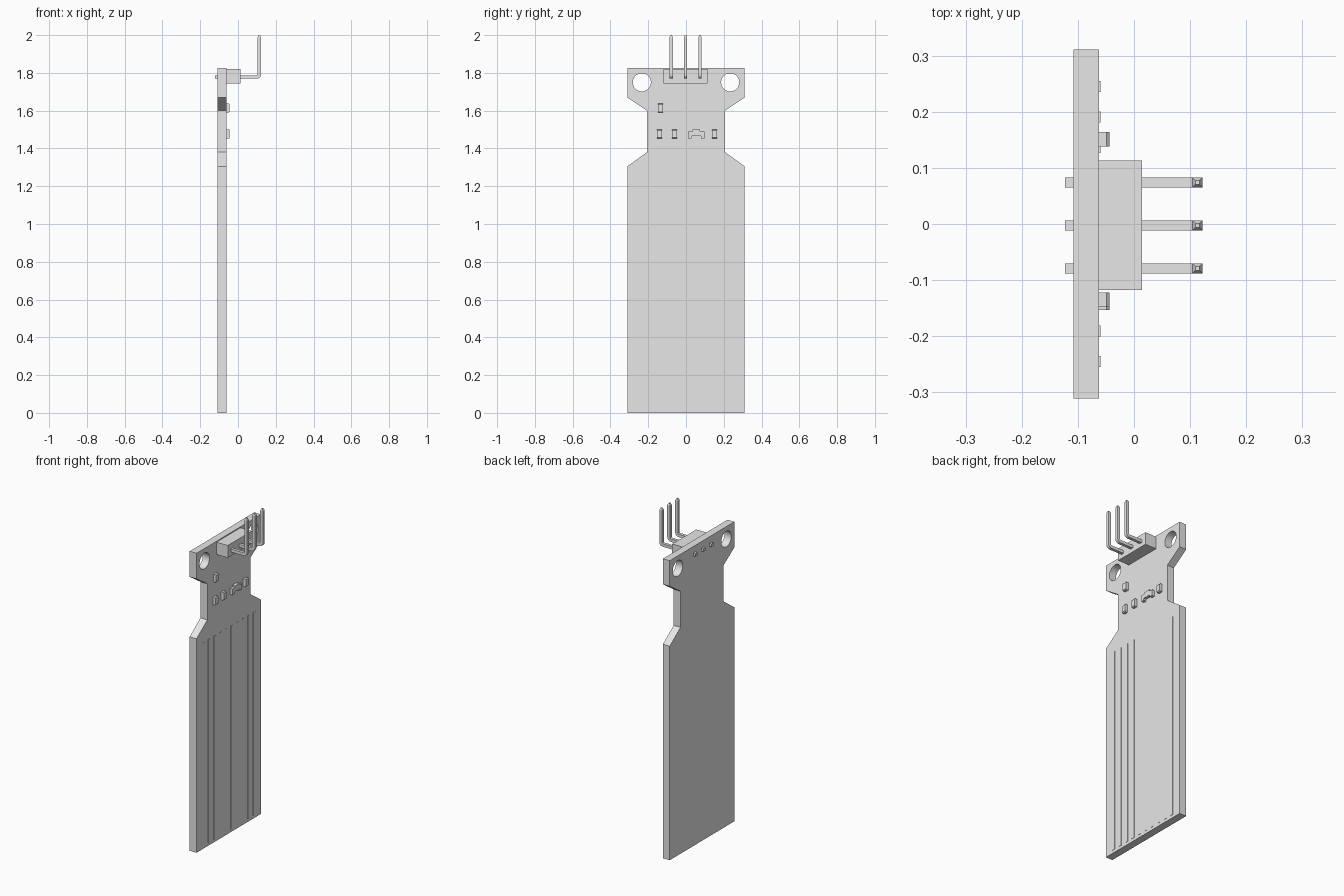
import bpy, bmesh, math
from mathutils import Vector

cube = bpy.data.objects.get("Cube")
if cube:
    bpy.data.objects.remove(cube, do_unlink=True)

grey = bpy.data.materials.new("light_grey")
grey.use_nodes = True
grey.diffuse_color = (0.8, 0.8, 0.8, 1)
grey.node_tree.nodes["Principled BSDF"].inputs["Base Color"].default_value = (0.8, 0.8, 0.8, 1)

BACK, FACE = -0.108, -0.062   # the two sides of the board


def finish(name, bm):
    bmesh.ops.remove_doubles(bm, verts=bm.verts, dist=0.00005)
    bmesh.ops.recalc_face_normals(bm, faces=bm.faces)
    mesh = bpy.data.meshes.new(name)
    bm.to_mesh(mesh)
    bm.free()
    mesh.materials.append(grey)
    obj = bpy.data.objects.new(name, mesh)
    bpy.context.collection.objects.link(obj)
    return obj


def box(name, x, y, z, chamfer=0):
    """Box from (min, max) ranges; chamfer cuts its outer top and bottom edges."""
    bm = bmesh.new()
    bmesh.ops.create_cube(bm, size=1)
    for v in bm.verts:
        v.co = Vector([r[0] if c < 0 else r[1] for c, r in zip(v.co, (x, y, z))])
    if chamfer:
        edges = [e for e in bm.edges
                 if all(abs(v.co.x - x[1]) < 1e-5 for v in e.verts)
                 and abs(e.verts[0].co.z - e.verts[1].co.z) < 1e-5]
        bmesh.ops.bevel(bm, geom=edges, offset=chamfer, segments=1, affect='EDGES')
    return finish(name, bm)


def plate(name, loops, x0, x1):
    """Flat outline in (y, z), with further loops as holes, extruded along x."""
    curve = bpy.data.curves.new(name, 'CURVE')
    curve.dimensions = '2D'
    curve.fill_mode = 'BOTH'
    curve.extrude = (x1 - x0) / 2
    for loop in loops:
        spline = curve.splines.new('POLY')
        spline.points.add(len(loop) - 1)
        for p, (y, z) in zip(spline.points, loop):
            p.co = (y, z, 0, 1)
        spline.use_cyclic_u = True
    temp = bpy.data.objects.new(name + "_outline", curve)
    bpy.context.collection.objects.link(temp)
    graph = bpy.context.evaluated_depsgraph_get()
    mesh = bpy.data.meshes.new_from_object(temp.evaluated_get(graph))
    bm = bmesh.new()
    bm.from_mesh(mesh)
    bpy.data.objects.remove(temp, do_unlink=True)
    bpy.data.meshes.remove(mesh)
    for v in bm.verts:
        v.co = Vector((v.co.z + (x0 + x1) / 2, v.co.x, v.co.y))
    for f in bm.faces:
        f.smooth = False
    return finish(name, bm)


def mirrored(half, centre=0):
    return half + [(2 * centre - y, z) for y, z in reversed(half)]


def circle(y, z, r, n=32):
    return [(y + r * math.cos(math.tau * i / n), z + r * math.sin(math.tau * i / n))
            for i in range(n)]


def pin(name, y):
    """Square pin swept through the board, round a bend and up to a tapered tip."""
    h, level, upright, bend = 0.009, 1.778, 0.113, 0.014
    path = [(-0.123, level, 0, h)]
    for i in range(5):
        a = math.radians(90 * i / 4)
        path.append((upright - bend + bend * math.sin(a),
                     level + bend - bend * math.cos(a), a, h))
    path += [(upright, 1.988, math.pi / 2, h), (upright, 2.0, math.pi / 2, h * 0.4)]
    bm = bmesh.new()
    rings = []
    for x, z, a, s in path:
        nx, nz = -math.sin(a) * s, math.cos(a) * s
        rings.append([bm.verts.new((x + k * nx, y + j * s, z + k * nz))
                      for j, k in ((-1, -1), (1, -1), (1, 1), (-1, 1))])
    for a, b in zip(rings, rings[1:]):
        for i in range(4):
            j = (i + 1) % 4
            bm.faces.new((a[i], a[j], b[j], b[i]))
    bm.faces.new(rings[0])
    bm.faces.new(rings[-1])
    return finish(name, bm)


# Waisted circuit board with two mounting holes
outline = mirrored([(0.311, 0), (0.311, 1.305), (0.207, 1.38),
                    (0.207, 1.6), (0.311, 1.67), (0.311, 1.826)])
holes = [circle(s * 0.234, 1.75, 0.048) for s in (-1, 1)]
plate("circuit_board", [outline] + holes, BACK, FACE)

# Ten raised sensing tracks
for i in range(10):
    y = (i - 4.5) * 0.0545
    box(f"sensing_track_{i + 1}", (FACE, FACE + 0.002),
        (y - 0.01, y + 0.01), (0.018, 1.257))

# Pin header
box("header_block", (FACE, 0.014), (-0.118, 0.113), (1.745, 1.82))
for i in range(3):
    pin(f"header_pin_{i + 1}", -0.0025 + (i - 1) * 0.0765)

# Small chip resistors
for i, (y, z) in enumerate([(-0.135, 1.613), (-0.14, 1.476), (-0.061, 1.476), (0.151, 1.476)]):
    box(f"resistor_{i + 1}", (FACE, -0.044), (y - 0.013, y + 0.013),
        (z - 0.024, z + 0.024), 0.005)

# Three-legged transistor
legs = mirrored([(0.075, 1.5), (0.075, 1.49), (0.099, 1.49), (0.099, 1.453),
                 (0.08, 1.453), (0.08, 1.465)], 0.0545)
plate("transistor", [legs], FACE, -0.044)
